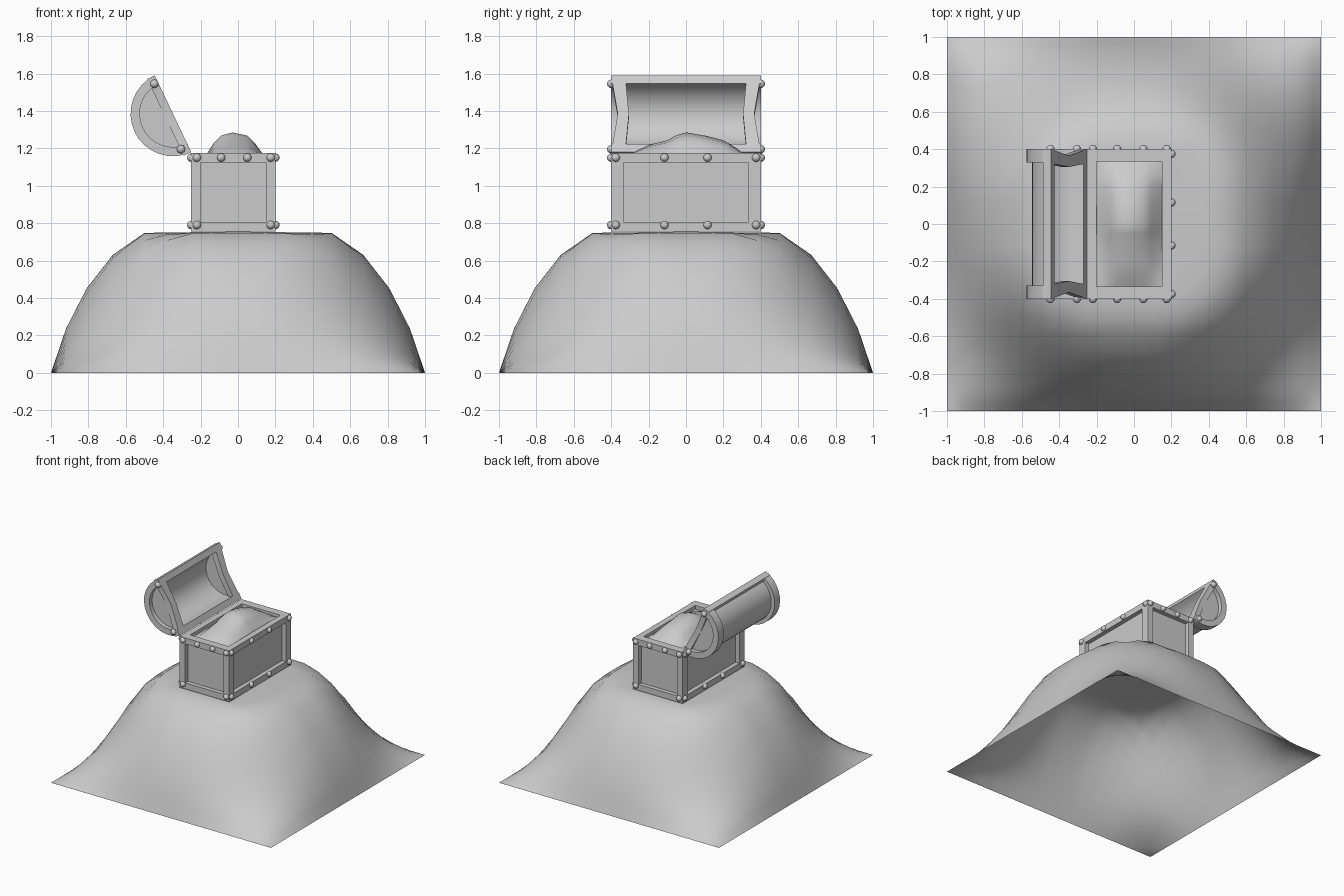
import bpy, bmesh, math
from mathutils import Matrix, Vector

if "Cube" in bpy.data.objects:
    bpy.data.objects.remove(bpy.data.objects["Cube"])


def make(name, bm, smooth=None, normals=True):
    if normals:
        bmesh.ops.recalc_face_normals(bm, faces=bm.faces)
    me = bpy.data.meshes.new(name)
    bm.to_mesh(me)
    bm.free()
    ob = bpy.data.objects.new(name, me)
    bpy.context.collection.objects.link(ob)
    if smooth:
        bpy.ops.object.select_all(action='DESELECT')
        ob.select_set(True)
        bpy.context.view_layer.objects.active = ob
        bpy.ops.object.shade_smooth_by_angle(angle=math.radians(smooth))
    return ob


def interp(table, x):
    for (a, fa), (b, fb) in zip(table, table[1:]):
        if x <= b:
            return fa + (fb - fa) * (x - a) / (b - a)
    return table[-1][1]


def sheet(name, xs, ys, height):
    bm = bmesh.new()
    g = [[bm.verts.new((x, y, height(x, y))) for y in ys] for x in xs]
    for i in range(len(xs) - 1):
        for j in range(len(ys) - 1):
            bm.faces.new((g[i][j], g[i + 1][j], g[i + 1][j + 1], g[i][j + 1]))
    return make(name, bm, 60, normals=False)


def add_box(bm, lo, hi):
    c = [(a + b) / 2 for a, b in zip(lo, hi)]
    s = [b - a for a, b in zip(lo, hi)]
    bmesh.ops.create_cube(bm, size=1, matrix=Matrix.Translation(c) @ Matrix.Diagonal((*s, 1)))


def add_prism(bm, pts, offset):
    f = bm.faces.new([bm.verts.new(p) for p in pts])
    r = bmesh.ops.extrude_face_region(bm, geom=[f], use_keep_orig=True)
    bmesh.ops.translate(bm, vec=offset, verts=[v for v in r['geom'] if isinstance(v, bmesh.types.BMVert)])


# Sand mound: open square sheet, flared at the corners
fall = [(0, .755), (.5, .748), (.67, .63), (.81, .45), (.92, .235), (1, 0)]


def mound_z(x, y):
    t = min(max((math.sqrt(abs(x * y)) - .35) / .5, 0), 1)
    k = 1 - .6 * t * t * (3 - 2 * t)
    return interp(fall, abs(x)) * interp(fall, abs(y)) / .755 * k


half = [.12, .25, .38, .5, .59, .67, .74, .81, .87, .92, .96, 1]
steps = [-h for h in reversed(half)] + [0] + half
sheet("sand_mound", steps, steps, mound_z)

# Chest body: recessed core and twelve frame bars
X0, X1, Y, Z0, Z1, W = -.25, .20, .40, .755, 1.175, .05
bm = bmesh.new()
add_box(bm, (X0 + .035, -Y + .035, Z0), (X1 - .035, Y - .035, Z1 - .035))
make("chest_core", bm)

bm = bmesh.new()
V = .065
for z in (Z0, Z1 - W):
    for x in (X0, X1 - W):
        add_box(bm, (x, -Y, z), (x + W, Y, z + W))
    for y in (-Y, Y - V):
        add_box(bm, (X0 + W, y, z), (X1 - W, y + V, z + W))
for x in (X0, X1 - W):
    for y in (-Y, Y - V):
        add_box(bm, (x, y, Z0 + W), (x + W, y + V, Z1 - W))
make("chest_frame", bm)

# Treasure heap bulging out of the chest
gx = [(-.20, 0), (-.165, .2), (-.13, .6), (-.09, .88), (-.03, 1), (.05, .88), (.09, .6), (.13, .2), (.155, 0)]
gy = [(-.34, 0), (-.28, .25), (-.2, .52), (-.1, .7), (-.05, .9), (0, 1), (.1, .88), (.2, .7), (.27, .4), (.345, 0)]
sheet("treasure_heap", [p[0] for p in gx], [p[0] for p in gy],
      lambda x, y: 1.145 + .14 * interp(gx, x) * interp(gy, y))

# Lid space: u along the opening, y along the chest, n out to the barrel
hinge, tip = Vector((-.25, 0, 1.18)), Vector((-.445, 0, 1.59))
u = (tip - hinge).normalized()
n = Vector((-u.z, 0, u.x))
mid = (hinge + tip) / 2
lid = Matrix.Translation(mid) @ Matrix((u, (0, 1, 0), n)).transposed().to_4x4()
R = .227


def arc(r, y, n_seg=16):
    return [(r * math.cos(math.pi * i / n_seg), y, r * math.sin(math.pi * i / n_seg))
            for i in range(n_seg + 1)]


def add_half_ring(bm, r_out, r_in, y0, y1):
    loops = [[bm.verts.new(p) for p in arc(r, y)]
             for r, y in ((r_out, y0), (r_out, y1), (r_in, y1), (r_in, y0))]
    for k in range(4):
        a, b = loops[k], loops[(k + 1) % 4]
        for i in range(len(a) - 1):
            bm.faces.new((a[i], a[i + 1], b[i + 1], b[i]))
    for i in (0, -1):
        bm.faces.new([l[i] for l in loops])


# Lid barrel with recessed end panels
bm = bmesh.new()
add_half_ring(bm, .197, .178, -.36, .36)
for s in (-1, 1):
    add_prism(bm, arc(.19, s * .335), (0, s * .03, 0))
make("lid_barrel", bm, 35).matrix_world = lid

# Lid frame: end bands, long rim bars and pinched end bars
bm = bmesh.new()
for s in (-1, 1):
    add_half_ring(bm, R, .178, s * .33, s * .40)
    a, b = sorted((s * .178, s * R))
    add_box(bm, (a, -.4, 0), (b, .4, .045))
    plan = [(-R, .40), (0, .365), (R, .40), (R, .325), (0, .305), (-R, .325)]
    add_prism(bm, [(p, s * q, 0) for p, q in plan], (0, 0, .045))
make("lid_frame", bm, 35).matrix_world = lid

# Rivets on the frame and on the lid corners
bm = bmesh.new()


def rivet(x, y, z):
    bmesh.ops.create_icosphere(bm, subdivisions=2, radius=.023, matrix=Matrix.Translation((x, y, z)))


for s in (-1, 1):
    for x in (-.22, -.09, .05, .175):
        rivet(x, s * Y, 1.15)
    for x in (-.22, .175):
        rivet(x, s * Y, .79)
    for y in (.115, .375):
        for x in (X0, X1):
            for z in (.79, 1.15):
                rivet(x, s * y, z)
    rivet(-.447, s * Y, 1.545)
    rivet(-.305, s * Y, 1.195)
make("rivets", bm, 60)
